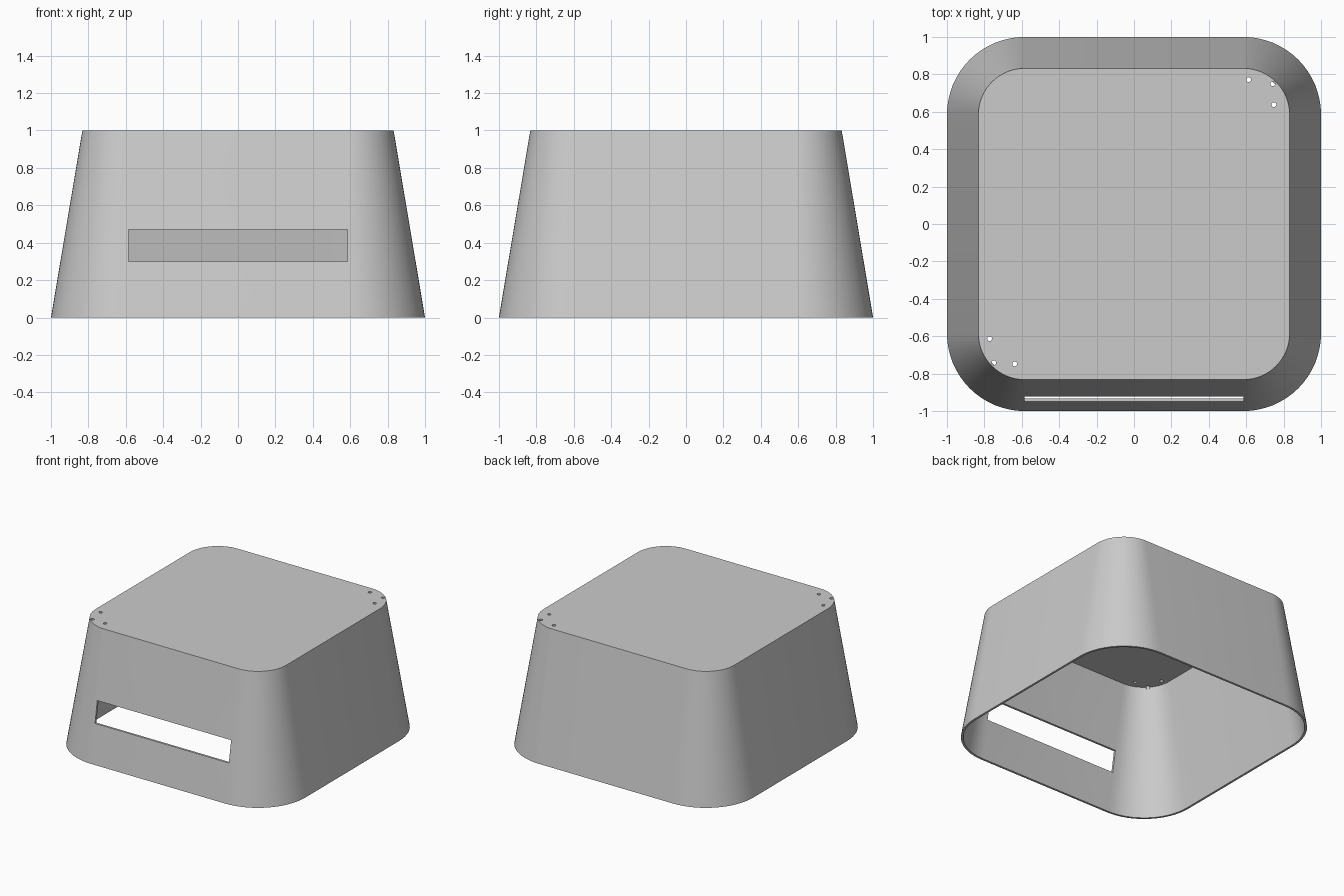
import bpy
import bmesh
from math import cos, sin, pi
from mathutils import Matrix

cube = bpy.data.objects.get("Cube")
if cube:
    bpy.data.objects.remove(cube, do_unlink=True)

WALL = 0.017      # shell thickness
CENTRE = 0.585    # corner arc centres, same at every height
TAPER = 0.168     # how far each side leans in per unit of height
STEPS = 16        # segments per rounded corner

grey = bpy.data.materials.new("plain_grey")
grey.use_nodes = True
grey.diffuse_color = (0.6, 0.6, 0.6, 1)
grey.node_tree.nodes["Principled BSDF"].inputs["Base Color"].default_value = (0.6, 0.6, 0.6, 1)


def make_object(name, bm):
    bmesh.ops.recalc_face_normals(bm, faces=bm.faces)
    mesh = bpy.data.meshes.new(name)
    bm.to_mesh(mesh)
    bm.free()
    mesh.materials.append(grey)
    obj = bpy.data.objects.new(name, mesh)
    bpy.context.collection.objects.link(obj)
    return obj


def rounded_ring(bm, half, z):
    radius = half - CENTRE
    ring = []
    for corner in range(4):
        start = corner * pi / 2
        cx = CENTRE if corner in (0, 3) else -CENTRE
        cy = CENTRE if corner in (0, 1) else -CENTRE
        for i in range(STEPS + 1):
            a = start + i / STEPS * pi / 2
            ring.append(bm.verts.new((cx + radius * cos(a), cy + radius * sin(a), z)))
    return ring


def tapered_block(name, inset, z0, z1):
    bm = bmesh.new()
    low, high = [rounded_ring(bm, 1 - TAPER * z - inset, z) for z in (z0, z1)]
    for i in range(len(low)):
        j = (i + 1) % len(low)
        bm.faces.new((low[i], low[j], high[j], high[i]))
    bm.faces.new(low[::-1])
    bm.faces.new(high)
    return make_object(name, bm)


def cut(target, cutter):
    cutter.hide_render = True
    mod = target.modifiers.new("cut", 'BOOLEAN')
    mod.operation = 'DIFFERENCE'
    mod.solver = 'EXACT'
    mod.object = cutter
    bpy.context.view_layer.objects.active = target
    bpy.ops.object.modifier_apply(modifier=mod.name)
    bpy.data.objects.remove(cutter, do_unlink=True)


# Tapered cover, hollow and open underneath
cover = tapered_block("cover", 0, 0, 1)
cut(cover, tapered_block("cavity_cutter", WALL, -0.1, 1 - WALL))

# Wide slot through the front wall
bm = bmesh.new()
bmesh.ops.create_cube(bm, size=1, matrix=Matrix.Translation((0, -0.93, 0.385))
                      @ Matrix.Diagonal((1.17, 0.3, 0.17, 1)))
cut(cover, make_object("slot_cutter", bm))

# Three small holes through the roof at two opposite corners
for x, y in ((0.613, 0.772), (0.742, 0.75), (0.748, 0.638)):
    for hx, hy in ((x, y), (-y, -x)):
        bm = bmesh.new()
        bmesh.ops.create_cone(bm, cap_ends=True, segments=16, radius1=0.013, radius2=0.013,
                              depth=0.06, matrix=Matrix.Translation((hx, hy, 1)))
        cut(cover, make_object("hole_cutter", bm))

# Smooth corners, crisp rims
bpy.ops.object.select_all(action='DESELECT')
cover.select_set(True)
bpy.context.view_layer.objects.active = cover
bpy.ops.object.shade_smooth_by_angle(angle=pi / 6)
